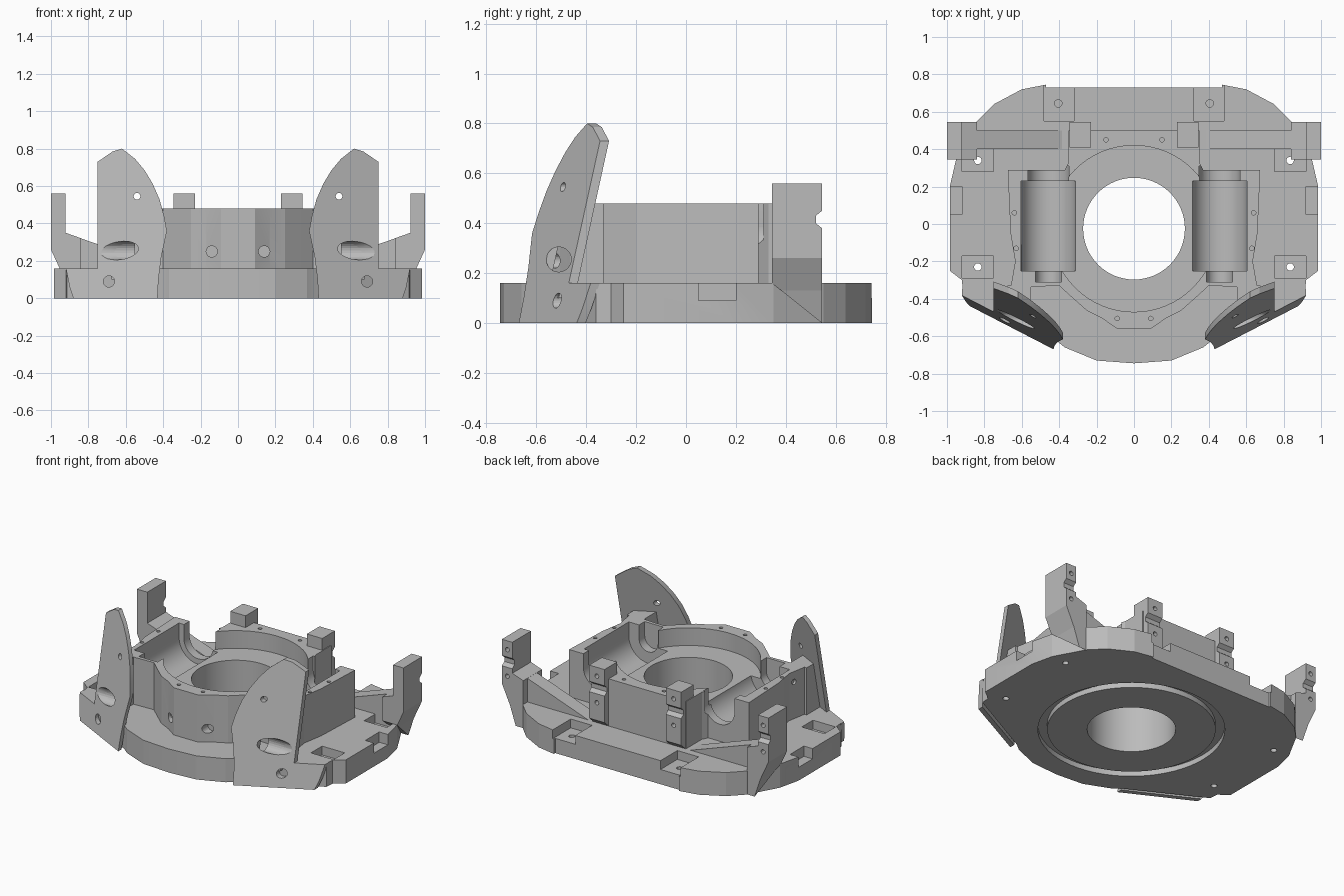
import bpy, bmesh, math
from mathutils import Vector

old = bpy.data.objects.get("Cube")
if old:
    bpy.data.objects.remove(old, do_unlink=True)

grey = bpy.data.materials.new("plain grey")
grey.use_nodes = True
grey.diffuse_color = (0.5, 0.5, 0.5, 1)
grey.node_tree.nodes["Principled BSDF"].inputs["Base Color"].default_value = (0.5, 0.5, 0.5, 1)


def add(name, bm):
    bmesh.ops.recalc_face_normals(bm, faces=bm.faces)
    me = bpy.data.meshes.new(name)
    bm.to_mesh(me)
    bm.free()
    me.materials.append(grey)
    ob = bpy.data.objects.new(name, me)
    bpy.context.collection.objects.link(ob)
    return ob


def prism(name, pts, lo, hi, axis="z"):
    """Extrude a 2D outline along an axis."""
    place = {"z": lambda a, b, t: (a, b, t),
             "y": lambda a, b, t: (a, t, b),
             "x": lambda a, b, t: (t, a, b)}[axis]
    bm = bmesh.new()
    rings = [[bm.verts.new(place(a, b, t)) for a, b in pts] for t in (lo, hi)]
    n = len(pts)
    bm.faces.new(rings[0])
    bm.faces.new(rings[1])
    for i in range(n):
        j = (i + 1) % n
        bm.faces.new((rings[0][i], rings[0][j], rings[1][j], rings[1][i]))
    return add(name, bm)


def box(name, x0, x1, y0, y1, z0, z1):
    return prism(name, [(x0, y0), (x1, y0), (x1, y1), (x0, y1)], z0, z1)


def rod(name, p, q, r, n=32):
    p, q = Vector(p), Vector(q)
    bm = bmesh.new()
    bmesh.ops.create_cone(bm, cap_ends=True, segments=n, radius1=r, radius2=r, depth=(q - p).length)
    rot = Vector((0, 0, 1)).rotation_difference(q - p)
    for v in bm.verts:
        v.co = rot @ v.co + (p + q) / 2
    return add(name, bm)


def apply(ob, mod):
    bpy.context.view_layer.objects.active = ob
    bpy.ops.object.modifier_apply(modifier=mod.name)


def cut(ob, *cutters):
    for c in cutters:
        m = ob.modifiers.new("cut", "BOOLEAN")
        m.operation, m.solver, m.object = "DIFFERENCE", "EXACT", c
        apply(ob, m)
        bpy.data.objects.remove(c, do_unlink=True)


def mirror(ob):
    m = ob.modifiers.new("mirror", "MIRROR")
    m.use_mirror_merge = False
    apply(ob, m)


def both(half):
    return half + [(-x, y) for x, y in reversed(half)]


CY = -0.025  # centre of the round opening

# Base plate with bore, bottom groove, pockets and bolt holes
base = prism("base_plate", both([
    (0.2, -0.73), (0.37, -0.66), (0.42, -0.62), (0.915, -0.36), (0.92, -0.3), (0.985, -0.25),
    (0.985, 0.2), (0.95, 0.35), (0.84, 0.55), (0.75, 0.64), (0.6, 0.72), (0.47, 0.745),
    (0.47, 0.73)]) + [(0, -0.745)], 0, 0.16)
groove = rod("groove", (0, CY, -0.05), (0, CY, 0.035), 0.575, 64)
cut(groove, rod("core", (0, CY, -0.1), (0, CY, 0.1), 0.518, 64))
cut(base, groove, rod("bore", (0, CY, -0.1), (0, CY, 0.3), 0.272, 64))
for s in (-1, 1):
    for x, y, x0, x1, y0, y1, low in ((0.835, 0.34, 0.75, 0.92, 0.28, 0.4, -0.1),
                                      (0.835, -0.23, 0.75, 0.92, -0.29, -0.17, -0.1),
                                      (0.405, 0.645, 0.32, 0.48, 0.55, 0.8, 0.05)):
        cut(base, box("pocket", s * x0, s * x1, y0, y1, 0.1, 0.2),
            rod("bolt_hole", (s * x, y, low), (s * x, y, 0.3), 0.02, 16))
    cut(base, box("side_notch", s * 0.92, s * 1.1, 0.05, 0.2, 0.09, 0.2))

# Raised housing with round cavity and two deep cradles
body = prism("housing", both([
    (0.09, -0.56), (0.17, -0.505), (0.25, -0.465), (0.34, -0.385), (0.4, -0.33), (0.66, -0.34),
    (0.635, -0.2), (0.66, -0.05), (0.675, 0.29), (0.37, 0.29), (0.35, 0.33), (0.35, 0.5)]),
    0.15, 0.48)
cut(body, rod("cavity", (0, CY, 0.36), (0, CY, 0.6), 0.445, 64),
    rod("bore", (0, CY, 0), (0, CY, 0.6), 0.272, 64))
for s in (-1, 1):
    x = s * 0.457
    for r, y0, y1 in ((0.147, -0.25, 0.23), (0.11, 0.2, 0.31), (0.07, -0.31, -0.2)):
        cut(body, rod("cradle", (x, y0, 0.385), (x, y1, 0.385), r),
            box("cradle_slot", x - r, x + r, y0, y1, 0.385, 0.6))
    cut(body, rod("front_hole", (s * 0.14, -0.7, 0.25), (s * 0.14, -0.48, 0.25), 0.03, 24),
        rod("side_hole", (s * 0.8, -0.24, 0.41), (s * 0.63, -0.24, 0.41), 0.018, 16))
    for x, y in ((0.15, 0.45), (0.64, 0.06), (0.63, -0.13), (0.09, -0.505)):
        cut(body, rod("screw_hole", (s * x, y, 0.42), (s * x, y, 0.55), 0.012, 12))

# Rear posts with a notch and two screw holes each
notch = [(0.545, 0.45), (0.52, 0.43), (0.52, 0.4), (0.545, 0.38)]
inner = prism("inner_rear_post", [(0.41, 0.12), (0.41, 0.56), (0.545, 0.56)] + notch
              + [(0.545, 0.2), (0.5, 0.16), (0.5, 0.12)], 0.23, 0.345, "x")
outer = prism("outer_rear_post", [(0.345, 0.16), (0.345, 0.56), (0.545, 0.56)] + notch
              + [(0.545, 0.0)], 0.84, 1.0, "x")
cut(outer, prism("inside_trim", [(0.7, 0.272), (0.922, 0.35), (0.922, 0.7), (0.7, 0.7)],
                 0, 1, "y"),
    prism("outside_trim", [(1.0, 0.26), (0.94, 0.13), (0.88, -0.05), (1.2, -0.05), (1.2, 0.26)],
          0, 1, "y"))
for post, x in ((inner, 0.288), (outer, 0.96)):
    for z in (0.32, 0.5):
        cut(post, rod("screw_hole", (x, 0.48, z), (x, 0.7, z), 0.015, 12))
    mirror(post)

# Sloping ribs that brace the outer posts
rib = prism("post_rib", [(0.37, 0.155), (0.93, 0.352), (0.93, 0.15), (0.84, 0.1), (0.37, 0.1)],
            0.4, 0.5, "y")
mirror(rib)


def fin_y(x, z):
    return -0.892 + 0.516 * x + 0.22 * z


def lean(ob, depth):
    """Lay a flat part, 0 to 1 deep in y, on the slanted plane of the fins."""
    for v in ob.data.vertices:
        x, t, z = v.co
        v.co.y = fin_y(x, z) + depth(t, x, z)
    ob.data.update()


# Leaning front fins, drilled flat and then slanted
fin = prism("front_fin", [
    (0.43, 0), (0.425, 0.1), (0.41, 0.22), (0.38, 0.36), (0.395, 0.44), (0.42, 0.53),
    (0.455, 0.61), (0.5, 0.685), (0.55, 0.745), (0.62, 0.8), (0.67, 0.785), (0.75, 0.73),
    (0.75, 0.16), (0.92, 0.16), (0.9, 0.06), (0.88, 0)], 0, 1, "y")
for x, z, r in ((0.54, 0.545, 0.018), (0.69, 0.09, 0.03)):
    cut(fin, rod("fin_hole", (x, -1, z), (x, 2, z), r, 20))
lean(fin, lambda t, x, z: t * 0.036)

# Braces that close the gap between fin and housing
brace = box("fin_brace", 0.55, 0.675, 0, 1, 0.1, 0.48)
lean(brace, lambda t, x, z: t * (-0.33 - fin_y(x, z)) + (1 - t) * 0.012)

for ob in (fin, brace):
    cut(ob, rod("counterbore", (0.535, -0.51, 0.255), (0.95, -0.51, 0.255), 0.05, 24),
        rod("side_bore", (0.4, -0.51, 0.255), (0.7, -0.51, 0.255), 0.022, 20))
    mirror(ob)

# Smooth round walls, keep machined edges sharp
for ob in (base, body, fin):
    bpy.ops.object.select_all(action="DESELECT")
    ob.select_set(True)
    bpy.context.view_layer.objects.active = ob
    bpy.ops.object.shade_smooth_by_angle(angle=math.radians(15))
